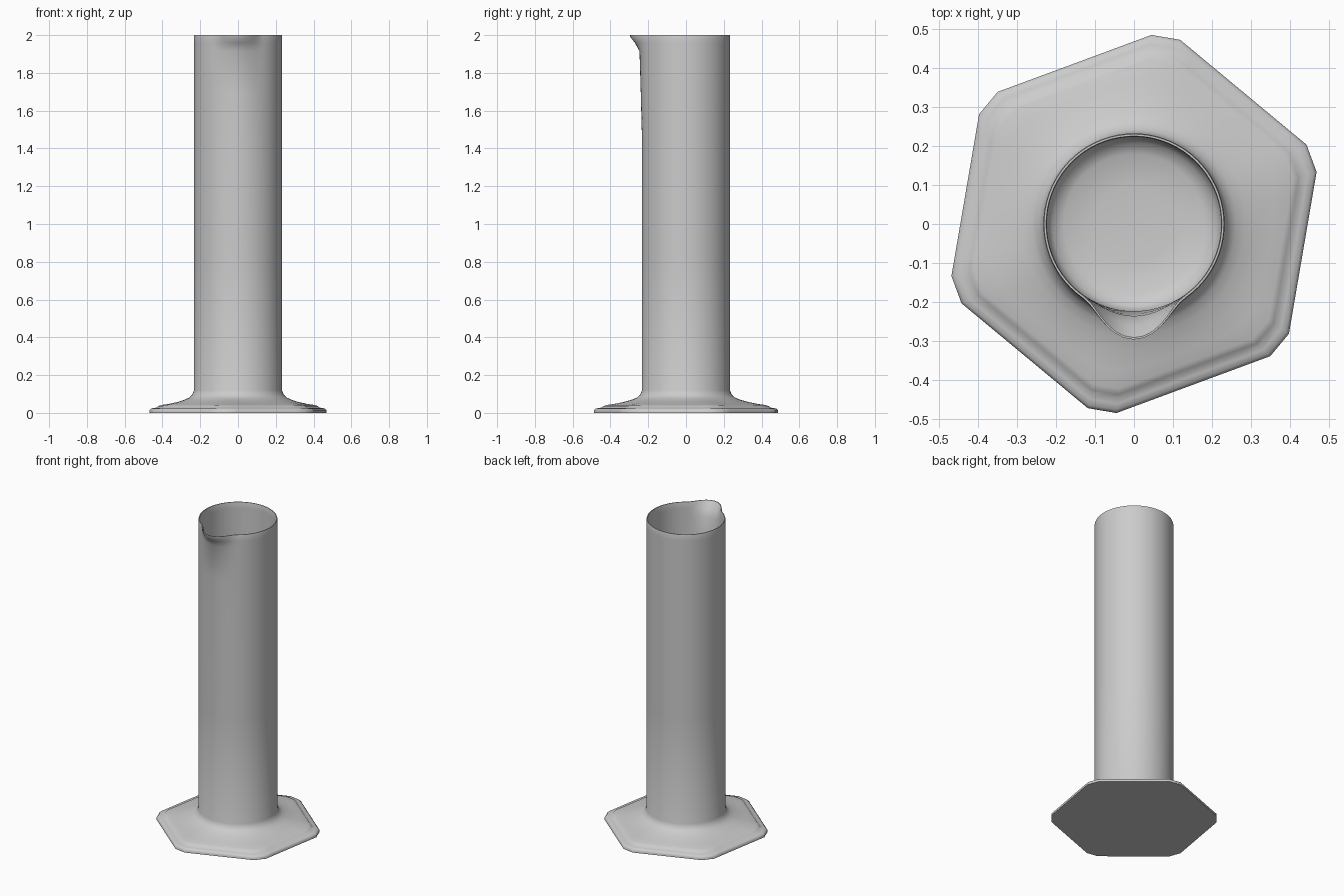
import bpy, bmesh, math

if "Cube" in bpy.data.objects:
    bpy.data.objects.remove(bpy.data.objects["Cube"])

# Shared ring angles: six bevelled corners of the foot, subdivided between them
HALF, TURN = 4.4, 80.3
angles = []
for k in range(6):
    c = TURN + 60 * k
    angles += [c - HALF, c]
    angles += [c + HALF + (60 - 2 * HALF) * i / 10 for i in range(10)]


def hex_radius(a):
    """Distance to the edge of the bevelled hexagon in direction a (degrees)."""
    d = (a - TURN + 30) % 60 - 30
    R = 0.488
    if abs(d) <= HALF:
        return R * math.cos(math.radians(HALF)) / math.cos(math.radians(d))
    return R * math.cos(math.radians(30 - HALF)) / math.cos(math.radians(30 - abs(d)))


def spout(a):
    """Outward bulge of the pouring lip, centred on -y."""
    d = abs((a + 90 + 180) % 360 - 180)
    return 0.066 * (0.5 + 0.5 * math.cos(math.pi * d / 35)) if d < 35 else 0


bm = bmesh.new()


def ring(r, z, hexness=0.0, lip=0.0):
    verts = []
    for a in angles:
        # r is a circle radius; with hexness it blends to a scaled hexagon
        rad = r * (1 - hexness) + hexness * hex_radius(a) * r / 0.488 + lip * spout(a)
        t = math.radians(a)
        verts.append(bm.verts.new((rad * math.cos(t), rad * math.sin(t), z)))
    return verts


RO, RI = 0.233, 0.224
profile = [
    # hexagonal foot with rolled edge and small step
    (0.488, 0, 1), (0.488, 0.014, 1), (0.480, 0.022, 1), (0.464, 0.026, 1),
    (0.448, 0.028, 1), (0.440, 0.036, 1), (0.425, 0.041, 1),
    # flare up to the round tube
    (0.38, 0.048, 0.75), (0.33, 0.058, 0.45), (0.29, 0.069, 0.2),
    (0.262, 0.080, 0.06), (0.243, 0.095, 0), (RO, 0.12, 0),
    # outer wall and pouring lip
    (RO, 0.8, 0), (RO, 1.45, 0), (RO, 1.7, 0, 0.1), (RO, 1.915, 0, 0.2),
    (RO, 1.96, 0, 0.58), (RO, 1.992, 0, 0.96), (RO - 0.002, 2.0, 0, 1),
    # inner wall down to the rounded floor
    (RI + 0.002, 2.0, 0, 1), (RI, 1.992, 0, 0.94), (RI, 1.96, 0, 0.56),
    (RI, 1.915, 0, 0.19), (RI, 1.7, 0, 0.1), (RI, 1.45, 0), (RI, 0.8, 0),
    (RI, 0.11, 0), (0.21, 0.083, 0), (0.18, 0.068, 0), (0.1, 0.06, 0),
]
rings = [ring(*p) for p in profile]
n = len(angles)
for lo, hi in zip(rings, rings[1:]):
    for i in range(n):
        j = (i + 1) % n
        bm.faces.new((lo[i], lo[j], hi[j], hi[i]))
bm.faces.new(rings[0][::-1])   # flat underside
bm.faces.new(rings[-1])        # middle of the floor
bmesh.ops.recalc_face_normals(bm, faces=bm.faces)

mesh = bpy.data.meshes.new("measuring_cylinder")
bm.to_mesh(mesh)
bm.free()
obj = bpy.data.objects.new("measuring_cylinder", mesh)
bpy.context.collection.objects.link(obj)
bpy.context.view_layer.objects.active = obj
obj.select_set(True)
bpy.ops.object.shade_smooth_by_angle(angle=math.radians(50))
